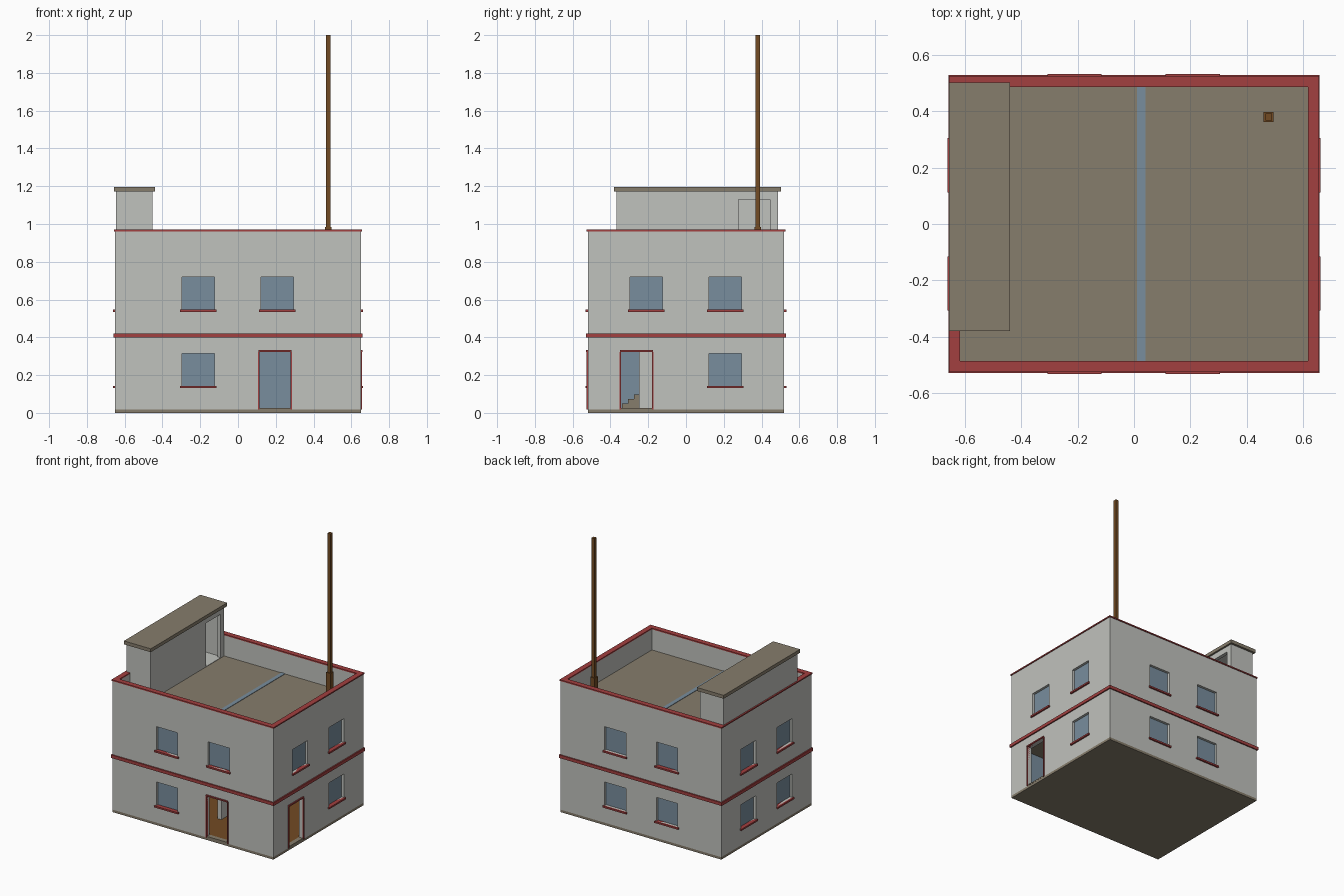
import bpy
import bmesh

cube = bpy.data.objects.get("Cube")
if cube:
    bpy.data.objects.remove(cube, do_unlink=True)


def material(name, r, g, b):
    m = bpy.data.materials.new(name)
    m.use_nodes = True
    m.diffuse_color = (r, g, b, 1)
    m.node_tree.nodes["Principled BSDF"].inputs["Base Color"].default_value = (r, g, b, 1)
    return m


PLASTER = material("pale grey plaster", .53, .54, .51)
RED = material("red trim", .36, .05, .05)
TAN = material("tan concrete", .24, .205, .15)
BLUE = material("dusty blue", .19, .27, .34)
BROWN = material("brown wood", .17, .07, .017)

HX, HY, TOP, ROOF = .65, .52, .965, .81   # wall half sizes, parapet top, roof deck
IX, IY = .618, .488                       # inner wall faces
BASE = .018


def boxes(name, parts, mat):
    """One object from boxes given as ((x0, x1), (y0, y1), (z0, z1))."""
    bm = bmesh.new()
    for part in parts:
        verts = bmesh.ops.create_cube(bm, size=1)["verts"]
        for v in verts:
            for i, (a, b) in enumerate(part):
                v.co[i] = max(a, b) if v.co[i] > 0 else min(a, b)
    mesh = bpy.data.meshes.new(name)
    bm.to_mesh(mesh)
    bm.free()
    mesh.materials.append(mat)
    ob = bpy.data.objects.new(name, mesh)
    bpy.context.collection.objects.link(ob)
    return ob


def cut(target, parts):
    cutter = boxes("cutter", parts, PLASTER)
    cutter.hide_render = True
    mod = target.modifiers.new("cut", "BOOLEAN")
    mod.operation, mod.solver, mod.object = "DIFFERENCE", "EXACT", cutter
    bpy.context.view_layer.objects.active = target
    bpy.ops.object.modifier_apply(modifier=mod.name)
    bpy.data.objects.remove(cutter, do_unlink=True)


def on_side(side, u, d, z):
    """Box on a wall: u runs along it, d is the distance out from its face."""
    axis, sign = side
    half = HX if axis == "x" else HY
    out = tuple(sign * (half + e) for e in d)
    return (out, u, z) if axis == "x" else (u, out, z)


def ring(hx, hy, w, z):
    """Four boxes round the building."""
    return [((-hx, hx), (s * hy, s * (hy - w)), z) for s in (-1, 1)] + \
           [((s * hx, s * (hx - w)), (w - hy, hy - w), z) for s in (-1, 1)]


FRONT, BACK, RIGHT, LEFT = ("y", -1), ("y", 1), ("x", 1), ("x", -1)
DOORS = [(FRONT, (.113, .278)), (RIGHT, (-.345, -.18))]
U1, U2 = (-.297, -.125), (.122, .295)
LOW, HIGH = (.143, .315), (.547, .72)
windows = [(s, u, z) for s in (FRONT, BACK, RIGHT, LEFT) for u in (U1, U2) for z in (LOW, HIGH)
           if (s, u, z) not in ((FRONT, U2, LOW), (RIGHT, U1, LOW))]

# Walls with rooms, roof deck, windows and doorways
walls = boxes("walls", [((-HX, HX), (-HY, HY), (BASE, TOP))], PLASTER)
cut(walls, [((-IX, IX), (-IY, IY), (BASE + .002, ROOF - .025)),
            ((-IX, IX), (-IY, IY), (ROOF, TOP + .1))])
cut(walls, [on_side(s, u, (-.1, .1), z) for s, u, z in windows] +
    [on_side(s, u, (-.1, .1), (BASE + .004, .323)) for s, u in DOORS])
walls.data.materials.clear()
for m in (PLASTER, BLUE, TAN):
    walls.data.materials.append(m)
for p in walls.data.polygons:
    c = p.center
    inside = abs(c.x) < IX + .001 and abs(c.y) < IY + .001
    if inside and p.normal.z > .9 and abs(c.z - ROOF) < .01:
        p.material_index = 2
    elif inside and BASE + .001 < c.z < ROOF - .02:
        p.material_index = 1
    else:
        p.material_index = 0

# Window panes and sills
boxes("window_panes", [on_side(s, u, (-.026, -.018), z) for s, u, z in windows], BLUE)
boxes("window_sills", [on_side(s, (u[0] - .01, u[1] + .01), (-.018, .012), (z[0] - .012, z[0]))
                       for s, u, z in windows], RED)

# Door frames and thresholds
frames = []
for s, (a, b) in DOORS:
    for lo, hi in ((a - .008, a), (b, b + .008)):
        frames.append(on_side(s, (lo, hi), (-.01, .007), (BASE, .323)))
    frames.append(on_side(s, (a - .004, b + .004), (-.01, .009), (.323, .332)))
boxes("door_frames", frames, RED)
boxes("door_thresholds", [on_side(s, u, (-.032, .001), (BASE, .027)) for s, u in DOORS], TAN)

# Foundation, floors and trims
boxes("foundation_slab", [((-HX, HX), (-HY, HY), (0, BASE))], TAN)
boxes("ground_floor", [((-IX, IX), (-IY, IY), (BASE, .026))], BROWN)
boxes("upper_floor", [((-.44, IX), (-IY, IY), (.39, .41)),
                      ((-IX, -.44), (.2, IY), (.39, .41))], TAN)
boxes("floor_band", ring(HX + .009, HY + .009, .02, (.398, .421)), RED)
boxes("parapet_cap", ring(HX + .006, HY + .006, .039, (TOP - .004, TOP + .005)), RED)

# Partition with a doorway, and the strip where it meets the roof
PX = (.01, .04)
boxes("partition_wall", [(PX, (-.25, IY), (BASE, ROOF - .02)),
                         (PX, (-IY, -.42), (BASE, ROOF - .02)),
                         (PX, (-.42, -.25), (.345, ROOF - .02))], PLASTER)
boxes("roof_strip", [(PX, (-IY, IY), (ROOF - .002, ROOF + .003))], BLUE)

# Indoor stairs along the left wall
STEPS = 16
boxes("stairs", [((-IX, -.45), (-.34 + .033 * i, -.34 + .033 * (i + 1)),
                  (BASE, .026 + .024 * (i + 1))) for i in range(STEPS)], TAN)

# Stair house on the roof, hollow with an open doorway
house = boxes("stair_house", [((-.645, -.453), (-.367, .487), (ROOF - .005, 1.175))], PLASTER)
cut(house, [((-.62, -.478), (-.342, .462), (ROOF + .003, 1.16))])
cut(house, [((-.55, -.4), (.278, .445), (ROOF + .003, 1.13))])
boxes("stair_house_roof", [((-.657, -.44), (-.38, .503), (1.172, 1.197))], TAN)

# Roof pole
PC = (.478, .38)


def square(r, z):
    return tuple((c - r, c + r) for c in PC) + (z,)


boxes("roof_pole", [square(.018, (ROOF, .983)), square(.012, (.983, 2))], BROWN)
